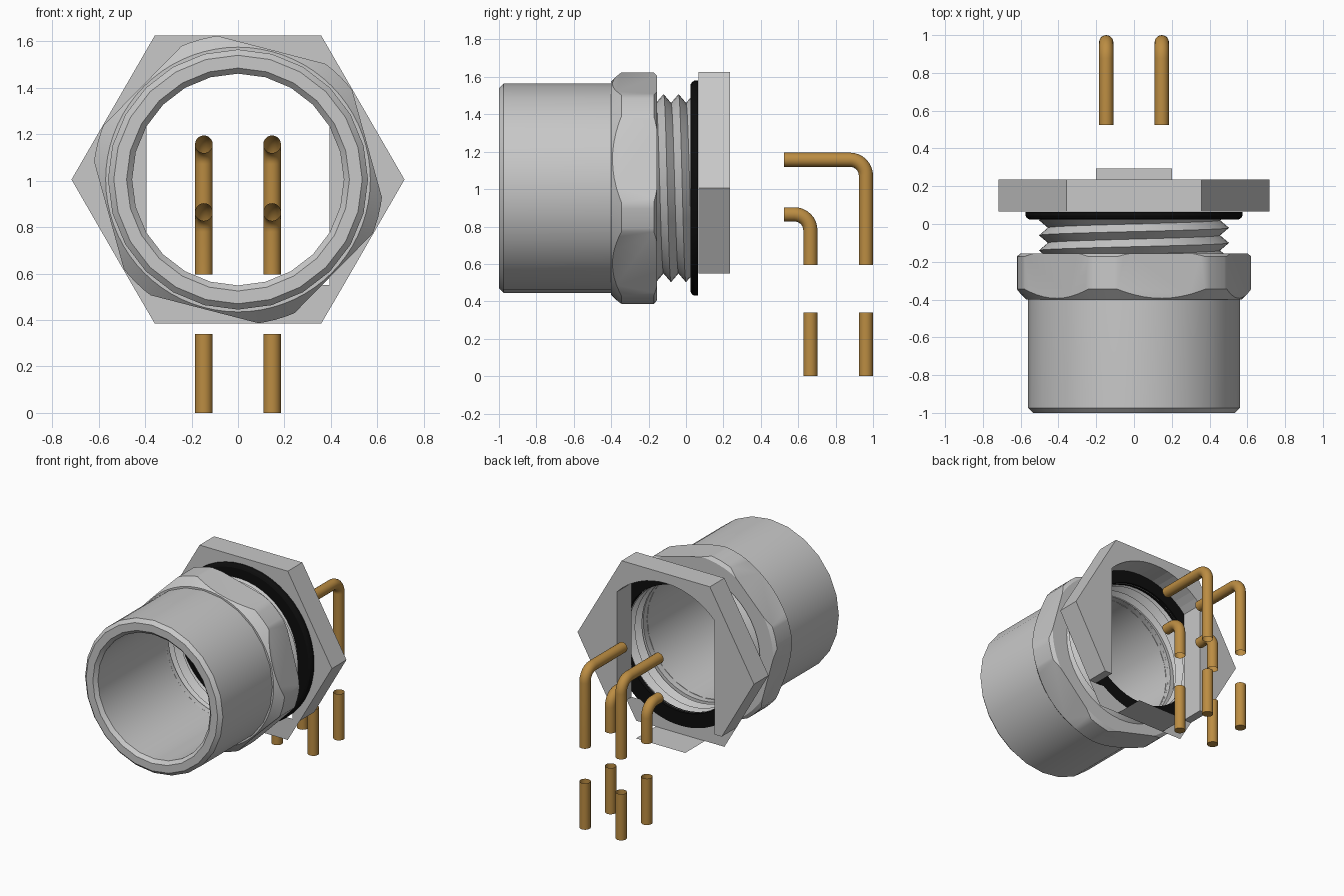
import bpy, bmesh, math
from mathutils import Vector

if "Cube" in bpy.data.objects:
    bpy.data.objects.remove(bpy.data.objects["Cube"])

ZC = 1.005  # height of the barrel axis (runs along y)


def material(name, rgb):
    m = bpy.data.materials.new(name)
    m.diffuse_color = (*rgb, 1)
    m.use_nodes = True
    m.node_tree.nodes["Principled BSDF"].inputs["Base Color"].default_value = m.diffuse_color
    return m


METAL = material("light grey metal", (0.58, 0.58, 0.58))
RUBBER = material("black rubber", (0.004, 0.004, 0.004))
BRASS = material("golden brass", (0.50, 0.265, 0.055))


def finish(bm, name, mat, smooth=True, recalc=True):
    bmesh.ops.remove_doubles(bm, verts=bm.verts, dist=1e-5)
    if recalc:
        bmesh.ops.recalc_face_normals(bm, faces=bm.faces)
    me = bpy.data.meshes.new(name)
    bm.to_mesh(me)
    bm.free()
    ob = bpy.data.objects.new(name, me)
    bpy.context.collection.objects.link(ob)
    me.materials.append(mat)
    if smooth:
        shade(ob)
    return ob


def activate(ob):
    bpy.ops.object.select_all(action='DESELECT')
    ob.select_set(True)
    bpy.context.view_layer.objects.active = ob


def shade(ob):
    activate(ob)
    bpy.ops.object.shade_smooth_by_angle(angle=math.radians(28))


def lathe(name, profile, n, mat, smooth=True):
    """Revolve a closed (y, r) profile about the barrel axis."""
    bm = bmesh.new()
    rings = []
    for y, r in profile:
        rings.append([bm.verts.new((r * math.cos(2 * math.pi * i / n), y,
                                    ZC + r * math.sin(2 * math.pi * i / n))) for i in range(n)])
    for a, b in zip(rings, rings[1:] + rings[:1]):
        for i in range(n):
            j = (i + 1) % n
            bm.faces.new((a[i], a[j], b[j], b[i]))
    return finish(bm, name, mat, smooth)


def prism(name, outline, y0, y1, mat):
    """Extrude an (x, z) outline, given about the axis, from y0 to y1."""
    bm = bmesh.new()
    f = bm.faces.new([bm.verts.new((x, y0, ZC + z)) for x, z in outline])
    res = bmesh.ops.extrude_face_region(bm, geom=[f])
    verts = [v for v in res["geom"] if isinstance(v, bmesh.types.BMVert)]
    bmesh.ops.translate(bm, verts=verts, vec=(0, y1 - y0, 0))
    return finish(bm, name, mat, smooth=False)


def arc(r, a0, a1, n):
    return [(r * math.cos(a0 + (a1 - a0) * i / n), r * math.sin(a0 + (a1 - a0) * i / n))
            for i in range(n + 1)]


# front barrel with chamfered rim
lathe("barrel", [(-1, .48), (-1, .535), (-.975, .56), (-.39, .56), (-.2, .555),
                 (-.2, .456), (-.975, .456)], 24, METAL)

# collar: hexagon with turned-off corners
collar = lathe("collar", [(-.4, .50), (-.4, .57), (-.345, .625), (-.172, .625),
                          (-.155, .60), (-.155, .456), (-.25, .456)], 72, METAL, False)
hexagon = [(.666 * math.cos(math.radians(45.5 + 60 * i)),
            .666 * math.sin(math.radians(45.5 + 60 * i))) for i in range(6)]
cutter = prism("collar_cutter", hexagon, -.6, .1, METAL)
cutter.hide_render = True
mod = collar.modifiers.new("hex", 'BOOLEAN')
mod.operation, mod.solver, mod.object = 'INTERSECT', 'EXACT', cutter
activate(collar)
bpy.ops.object.modifier_apply(modifier="hex")
bpy.data.objects.remove(cutter)
shade(collar)

# threaded neck: thin helical sheet, visible inside and out
bm = bmesh.new()
N, PITCH = 48, .08
cols = []
for i in range(N + 1):
    t = 2 * math.pi * i / N
    col = []
    for k in range(-5, 8):
        y = -.12 + PITCH * (.25 - i / N) + PITCH * k / 2
        r = .503 if k % 2 == 0 else .456
        col.append(bm.verts.new((r * math.cos(t), min(max(y, -.2), .05), ZC + r * math.sin(t))))
    cols.append(col)
for a, b in zip(cols, cols[1:]):
    for k in range(len(a) - 1):
        if abs(a[k].co.y - a[k + 1].co.y) + abs(b[k].co.y - b[k + 1].co.y) > 1e-4:
            bm.faces.new((a[k], a[k + 1], b[k + 1], b[k]))
finish(bm, "threaded_neck", METAL)

# sealing ring
lathe("sealing_ring", [(.064, .46), (.064, .575), (.045, .575), (.032, .568),
                       (.025, .555), (.025, .46)], 48, RUBBER)

# hex locknut, open at the bottom
A = .62
C, H = .717, .3585
DROP, SLOT, HOLE = -.455, .395, .55
top = math.acos(SLOT / HOLE)
outline = [(.455, DROP), (C, 0), (H, A), (-H, A), (-C, 0), (-.455, DROP), (-SLOT, DROP)]
outline += arc(HOLE, math.pi - top, top, 16) + [(SLOT, DROP)]
prism("locknut", outline, .066, .235, METAL)

# thin lower skirt completing the hexagon on the front side
start = math.asin(DROP / .56)
bm = bmesh.new()
skirt = [(-.455, DROP), (-H, -A), (H, -A), (.455, DROP)] + arc(.56, start, -math.pi - start, 16)
bm.faces.new([bm.verts.new((x, .066, ZC + z)) for x, z in skirt])
finish(bm, "locknut_skirt", METAL, False, False)

# thin tab along the bottom edge
bm = bmesh.new()
bm.faces.new([bm.verts.new((x, y, ZC - A)) for x, y in
              ((-.2, .066), (-.2, .295), (.2, .295), (.2, .066))])
finish(bm, "bottom_tab", METAL, False, False)


def tube(name, path, cap_start=False, r=.038, n=20):
    """Sweep a circle along a path lying in a plane of constant x."""
    bm = bmesh.new()
    pts = [Vector(p) for p in path]
    rings = []
    for i, p in enumerate(pts):
        d = (pts[min(i + 1, len(pts) - 1)] - pts[max(i - 1, 0)]).normalized()
        u = Vector((1, 0, 0))
        v = d.cross(u)
        rings.append([bm.verts.new(p + r * (u * math.cos(2 * math.pi * k / n) +
                                            v * math.sin(2 * math.pi * k / n))) for k in range(n)])
    for a, b in zip(rings, rings[1:]):
        for k in range(n):
            j = (k + 1) % n
            bm.faces.new((a[k], a[j], b[j], b[k]))
    if cap_start:
        bm.faces.new(rings[0][::-1])
    return finish(bm, name, BRASS)


# contact pins: bent upper part and straight lower part
BEND = .085
for side, x in (("left", -.147), ("right", .147)):
    for row, y, z in (("short", .665, .865), ("tall", .962, 1.157)):
        bend = [(x, y - BEND + BEND * math.cos(a), z - BEND + BEND * math.sin(a))
                for a in [math.pi / 2 * i / 8 for i in range(9)]]
        tube(f"{row}_pin_{side}", [(x, y, .595)] + bend + [(x, .525, z)])
        tube(f"{row}_pin_foot_{side}", [(x, y, 0), (x, y, .34)], True)
